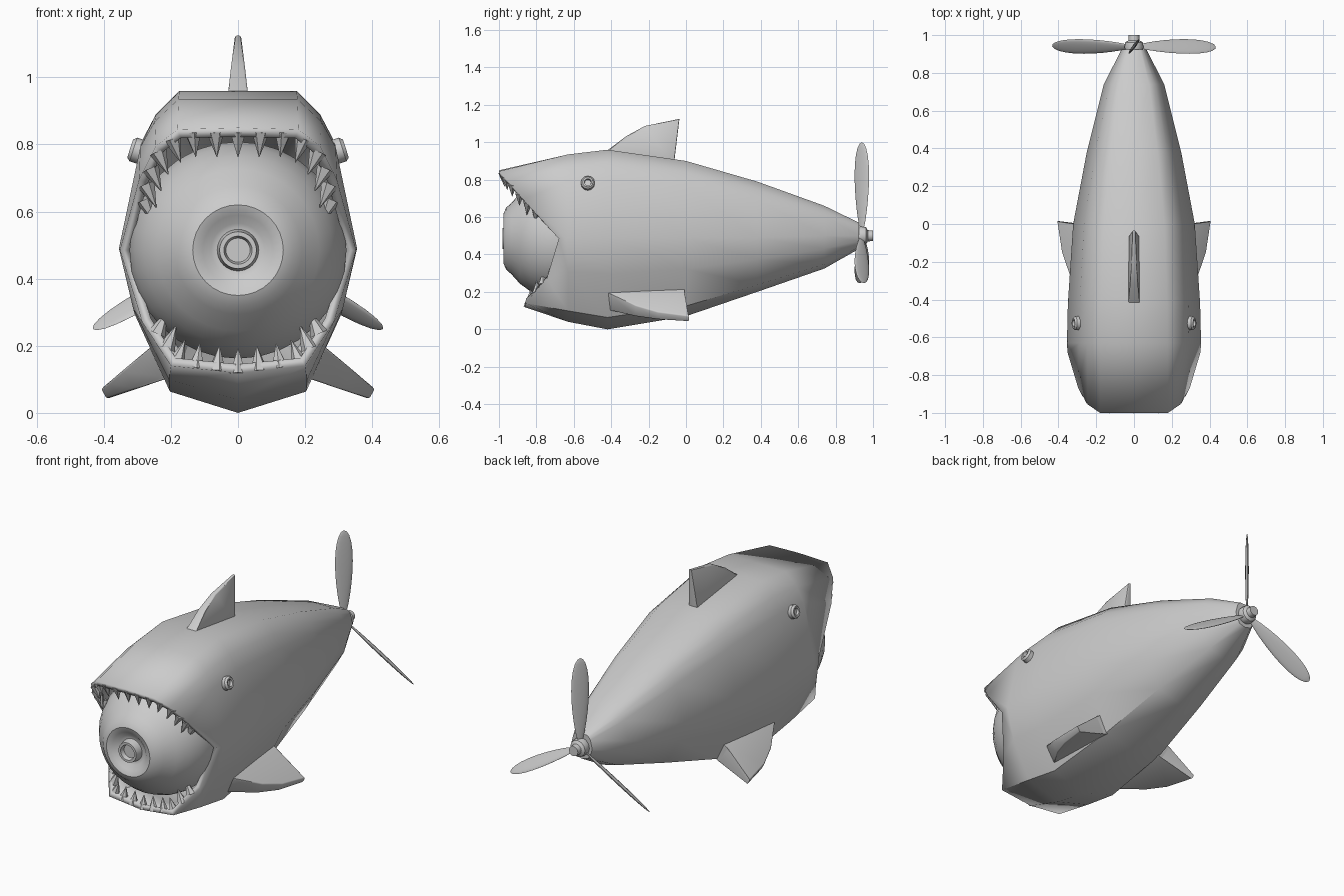
import bpy, bmesh, math
from mathutils import Vector, Matrix

if "Cube" in bpy.data.objects:
    bpy.data.objects.remove(bpy.data.objects["Cube"])


def finish(bm, name, angle=40):
    bmesh.ops.remove_doubles(bm, verts=bm.verts, dist=1e-5)
    bmesh.ops.recalc_face_normals(bm, faces=bm.faces)
    me = bpy.data.meshes.new(name)
    bm.to_mesh(me)
    bm.free()
    ob = bpy.data.objects.new(name, me)
    bpy.context.collection.objects.link(ob)
    bpy.ops.object.select_all(action='DESELECT')
    ob.select_set(True)
    bpy.context.view_layer.objects.active = ob
    bpy.ops.object.shade_smooth_by_angle(angle=math.radians(angle))
    return ob


def loft(bm, rings):
    rows = [[bm.verts.new(p) for p in r] for r in rings]
    n = len(rows[0])
    for a, b in zip(rows, rows[1:]):
        for i in range(n):
            bm.faces.new((a[i], a[(i + 1) % n], b[(i + 1) % n], b[i]))
    return rows


def lathe(name, profile, origin, axis, sides):
    """Spin (radius, height) pairs around an axis through origin."""
    q = Vector(axis).to_track_quat('Z', 'Y')
    bm = bmesh.new()
    rings = []
    for r, h in profile:
        rings.append([Vector(origin) + q @ Vector((r * math.cos(t), r * math.sin(t), h))
                      for t in (2 * math.pi * i / sides for i in range(sides))])
    rows = loft(bm, rings)
    bm.faces.new(rows[0])
    bm.faces.new(rows[-1])
    bmesh.ops.dissolve_degenerate(bm, dist=1e-6, edges=bm.edges)
    return finish(bm, name)


def full_ring(half):
    return half + [(-x, y, z) for x, y, z in half[-2:0:-1]]


# Body: open mouth ring lofted through cross-sections to the tail
mouth = [(0, -1, .85), (.18, -1, .845), (.245, -.955, .795), (.295, -.87, .695),
         (.352, -.68, .485), (.285, -.745, .27), (.2, -.86, .14), (0, -.86, .118)]
section = [(0, 1), (.5, 1), (.7, .85), (.82, .68), (1, 0), (.88, -.4), (.58, -.87), (0, -1)]
stations = [(-.63, .935, .04, .355), (-.42, .96, 0, .35), (0, .9, .07, .322),
            (.38, .79, .2, .25), (.74, .66, .325, .16), (.925, .57, .43, .065)]
rings = [full_ring(mouth)]
for y, top, bottom, w in stations:
    mid = .49 if y < .7 else .5
    rings.append(full_ring([(u * w, y, mid + (v * (top - mid) if v > 0 else v * (mid - bottom)))
                            for u, v in section]))
bm = bmesh.new()
bm.faces.new(loft(bm, rings)[-1])
body = finish(bm, "body", 45)
shell = body.modifiers.new("shell", 'SOLIDIFY')
shell.thickness = .028
shell.offset = -1

# Ball held in the mouth, with a dimple and nozzle at the front
R, cy = .325, -.67
profile = [(0, .29), (.036, .29), (.042, .312), (.055, .312), (.062, .27), (.08, .272),
           (.105, .295), (.135, .305), (.165, .292)]
for i in range(13):
    a = math.radians(36 + 144 * i / 12)
    profile.append((R * math.sin(a) + 1e-4, R * math.cos(a)))
profile[0] = (1e-4, .29)
lathe("mouth_ball", profile, (0, cy, .485), (0, -1, 0), 32)


# Fins: an outline in (y, span), thinner toward the tip
def fin(name, outline, root, span_dir, t_root, t_tip):
    d = Vector(span_dir).normalized()
    side = d.cross(Vector((0, 1, 0)))
    top = max(s for _, s in outline)
    bm = bmesh.new()
    rings = []
    for sign in (1, -1):
        ring = []
        for y, s in outline:
            t = t_root + (t_tip - t_root) * max(s, 0) / top
            ring.append(Vector(root) + d * s + Vector((0, y, 0)) + side * t * sign)
        rings.append(ring)
    rows = loft(bm, rings)
    for r in rows:
        bm.faces.new(r)
    bmesh.ops.bevel(bm, geom=[e for e in bm.edges if e.calc_length() > .08], offset=.006,
                    segments=2, affect='EDGES', profile=.5)
    return finish(bm, name)


fin("dorsal_fin", [(-.42, -.08), (-.42, 0), (-.32, .075), (-.22, .13), (-.035, .168), (-.065, -.08)],
    (0, 0, .957), (0, 0, 1), .03, .009)
for s, label in ((1, "right"), (-1, "left")):
    fin(label + "_side_fin",
        [(-.40, -.06), (-.42, 0.01), (-.27, .115), (-.15, .168), (.015, .2), (-.01, 0), (-.01, -.06)],
        (s * .225, 0, .155), (s * .87, 0, -.49), .056, .017)
    # Eyes: short tubes with a sunken pupil
    lathe(label + "_eye", [(1e-4, -.006), (.017, -.006), (.019, .008), (.028, .01), (.037, 0), (.037, -.05)],
          (s * .312, -.525, .785), (s * .93, 0, .3), 12)


# Teeth: small cones spaced along each jaw line
def teeth(name, half, count, up):
    path = [Vector(p) for p in half] + [Vector((-x, y, z)) for x, y, z in half[::-1]]
    lengths = [(b - a).length for a, b in zip(path, path[1:])]
    bm = bmesh.new()
    for i in range(count):
        d = sum(lengths) * i / (count - 1)
        k = 0
        while k < len(lengths) - 1 and d > lengths[k]:
            d -= lengths[k]
            k += 1
        p = path[k].lerp(path[k + 1], min(1, d / lengths[k]))
        tangent = (path[k + 1] - path[k]).normalized()
        axis = Vector((-p.x * 1.3, .1, up)).normalized()
        axis = (axis - tangent * axis.dot(tangent) * .3).normalized()
        m = Matrix.Translation(p + axis * .022) @ axis.to_track_quat('Z', 'Y').to_matrix().to_4x4()
        bmesh.ops.create_cone(bm, segments=6, radius1=.027, radius2=.001, depth=.075,
                              cap_ends=True, matrix=m)
    return finish(bm, name, 30)


teeth("upper_teeth", [(.272, -.80, .62), (.265, -.87, .69), (.225, -.94, .78), (.16, -.975, .822)], 15, -1)
teeth("lower_teeth", [(.235, -.765, .25), (.175, -.835, .155), (.0001, -.84, .133)], 11, 1)

# Propeller hub
lathe("propeller_hub", [(.03, -.06), (.046, -.03), (.05, 0), (.046, .022), (.03, .032), (.028, .06), (1e-4, .06)],
      (0, .94, .5), (0, 1, 0), 12)

# Propeller blades: flattened egg shapes, pitched and spaced evenly
for i in range(3):
    bm = bmesh.new()
    bmesh.ops.create_uvsphere(bm, u_segments=16, v_segments=12, radius=1)
    for v in bm.verts:
        taper = 1 + .3 * v.co.z
        v.co = Vector((v.co.x * .009, v.co.y * .046 * taper, .26 + v.co.z * .24))
    m = (Matrix.Translation((0, .94, .5)) @ Matrix.Rotation(math.radians(120 * i), 4, 'Y')
         @ Matrix.Rotation(math.radians(-36), 4, 'Z'))
    bmesh.ops.transform(bm, matrix=m, verts=bm.verts)
    finish(bm, f"propeller_blade_{i + 1}")
